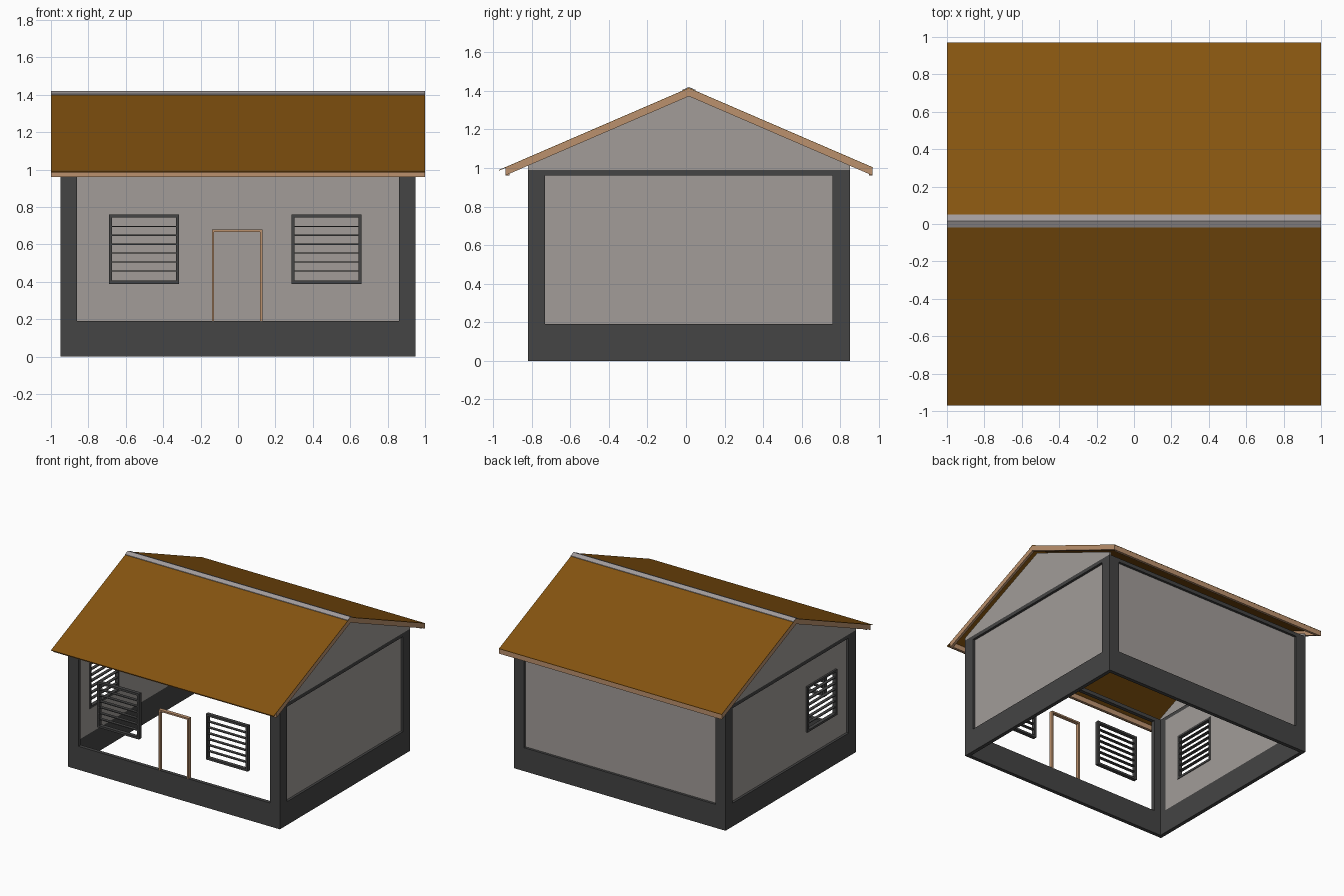
import bpy, bmesh

if "Cube" in bpy.data.objects:
    bpy.data.objects.remove(bpy.data.objects["Cube"])

def material(name, rgb):
    m = bpy.data.materials.new(name)
    m.diffuse_color = (*rgb, 1)
    m.use_nodes = True
    m.node_tree.nodes["Principled BSDF"].inputs["Base Color"].default_value = m.diffuse_color
    return m

WALL = material("wall_grey", (0.36, 0.335, 0.315))
DARK = material("charcoal", (0.058, 0.058, 0.058))
ROOF = material("roof_brown", (0.235, 0.088, 0.005))
WOOD = material("tan_wood", (0.50, 0.285, 0.155))
RIDGE = material("ridge_grey", (0.36, 0.33, 0.33))

def finish(name, bm, mat):
    bmesh.ops.recalc_face_normals(bm, faces=bm.faces[:])
    me = bpy.data.meshes.new(name)
    bm.to_mesh(me)
    bm.free()
    me.materials.append(mat)
    ob = bpy.data.objects.new(name, me)
    bpy.context.collection.objects.link(ob)
    return ob

def point(axis, d, u, v):
    """Upright plane: d is the depth along the axis, u runs sideways, v is height."""
    return (d, u, v) if axis == "x" else (u, d, v)

def prism(name, axis, profile, d0, d1, mat):
    bm = bmesh.new()
    a = [bm.verts.new(point(axis, d0, *p)) for p in profile]
    b = [bm.verts.new(point(axis, d1, *p)) for p in profile]
    bm.faces.new(a)
    bm.faces.new(b)
    n = len(a)
    for i in range(n):
        j = (i + 1) % n
        bm.faces.new((a[i], a[j], b[j], b[i]))
    return finish(name, bm, mat)

def rect(u0, u1, v0, v1):
    return [(u0, v0), (u1, v0), (u1, v1), (u0, v1)]

def ring(name, axis, outer, inner, d0, d1, mat):
    """Rectangular plate with a rectangular hole."""
    bm = bmesh.new()
    loops = [[bm.verts.new(point(axis, d, *p)) for p in rect(*r)]
             for r, d in ((outer, d0), (inner, d0), (inner, d1), (outer, d1))]
    for k in range(4):
        p, q = loops[k], loops[(k + 1) % 4]
        for i in range(4):
            j = (i + 1) % 4
            bm.faces.new((p[i], p[j], q[j], q[i]))
    return finish(name, bm, mat)

def window(name, axis, u0, u1, d0, d1):
    z0, z1, b = 0.39, 0.76, 0.017
    ring(name + "_frame", axis, (u0, u1, z0, z1),
         (u0 + b, u1 - b, z0 + b, z1 - b), d0, d1, DARK)
    for i in range(6):
        z = 0.458 + i * 0.0478
        prism(f"{name}_slat_{i + 1}", axis,
              rect(u0 + b, u1 - b, z - 0.003, z + 0.003), d0 + 0.002, d1 - 0.002, DARK)

X, YF, YB, T = 0.95, -0.82, 0.85, 0.03
front_open = (-0.86, 0.86, 0.19, 0.96)
side_open = (-0.73, 0.76, 0.19, 0.96)

# Plinth, posts and top beams, one frame per side; the front stays open
for name, d0, d1 in (("front_structure", YF, YF + T), ("back_structure", YB - T, YB)):
    ring(name, "y", (-X, X, 0, 0.99), front_open, d0, d1, DARK)
for name, d0, d1 in (("left_structure", -X, -X + T), ("right_structure", X - T, X)):
    ring(name, "x", (YF, YB, 0, 0.99), side_open, d0, d1, DARK)

# Recessed wall panels; the left one has a window opening
prism("back_wall", "y", rect(*front_open), YB - T, YB - 0.02, WALL)
prism("right_wall", "x", rect(*side_open), X - T, X - 0.02, WALL)
ring("left_wall", "x", side_open, (-0.585, -0.215, 0.39, 0.76), -X + 0.02, -X + T, WALL)

# Louvred windows and door frame
window("front_left_window", "y", -0.69, -0.315, YF, YF + 0.03)
window("front_right_window", "y", 0.285, 0.66, YF, YF + 0.03)
window("side_window", "x", -0.59, -0.21, -X + 0.005, -X + 0.035)
prism("door_frame", "y",
      [(-0.14, 0.19), (-0.14, 0.68), (0.13, 0.68), (0.13, 0.19),
       (0.117, 0.19), (0.117, 0.667), (-0.127, 0.667), (-0.127, 0.19)],
      YF, YF + 0.03, WOOD)

# Roof line
YR, ZR, SLOPE = 0.015, 1.415, 0.4316

def roof_z(y, drop=0.0):
    return ZR - drop - SLOPE * abs(y - YR)

def chevron(y0, y1, top, bottom):
    return [(y0, roof_z(y0, top)), (YR, ZR - top), (y1, roof_z(y1, top)),
            (y1, roof_z(y1, bottom)), (YR, ZR - bottom), (y0, roof_z(y0, bottom))]

# Gables
for name, s in (("left_gable", -1), ("right_gable", 1)):
    prism(name, "x", [(YF, 0.99), (YB, 0.99), (YB, roof_z(YB, 0.043)),
                      (YR, ZR - 0.043), (YF, roof_z(YF, 0.043))],
          s * X, s * (X - 0.015), WALL)
    # Sloping edge boards
    prism(name + "_edge_board", "x", chevron(-0.935, 0.968, 0.003, 0.043),
          s * 1.0, s * 0.98, WOOD)

# Eave boards
for name, y0, y1 in (("front_eave_board", -0.935, -0.915), ("back_eave_board", 0.948, 0.968)):
    prism(name, "y", rect(-0.98, 0.98, roof_z(y0 if y0 < 0 else y1, 0.043),
                          roof_z(y0 if y0 < 0 else y1, 0.003)), y0, y1, WOOD)

# Roof sheets and ridge cap
prism("roof_sheet", "x", chevron(-0.97, 0.97, 0.0, 0.004), -1.0, 1.0, ROOF)
prism("ridge_cap", "x", chevron(YR - 0.035, YR + 0.035, -0.005, -0.0005), -1.0, 1.0, RIDGE)
